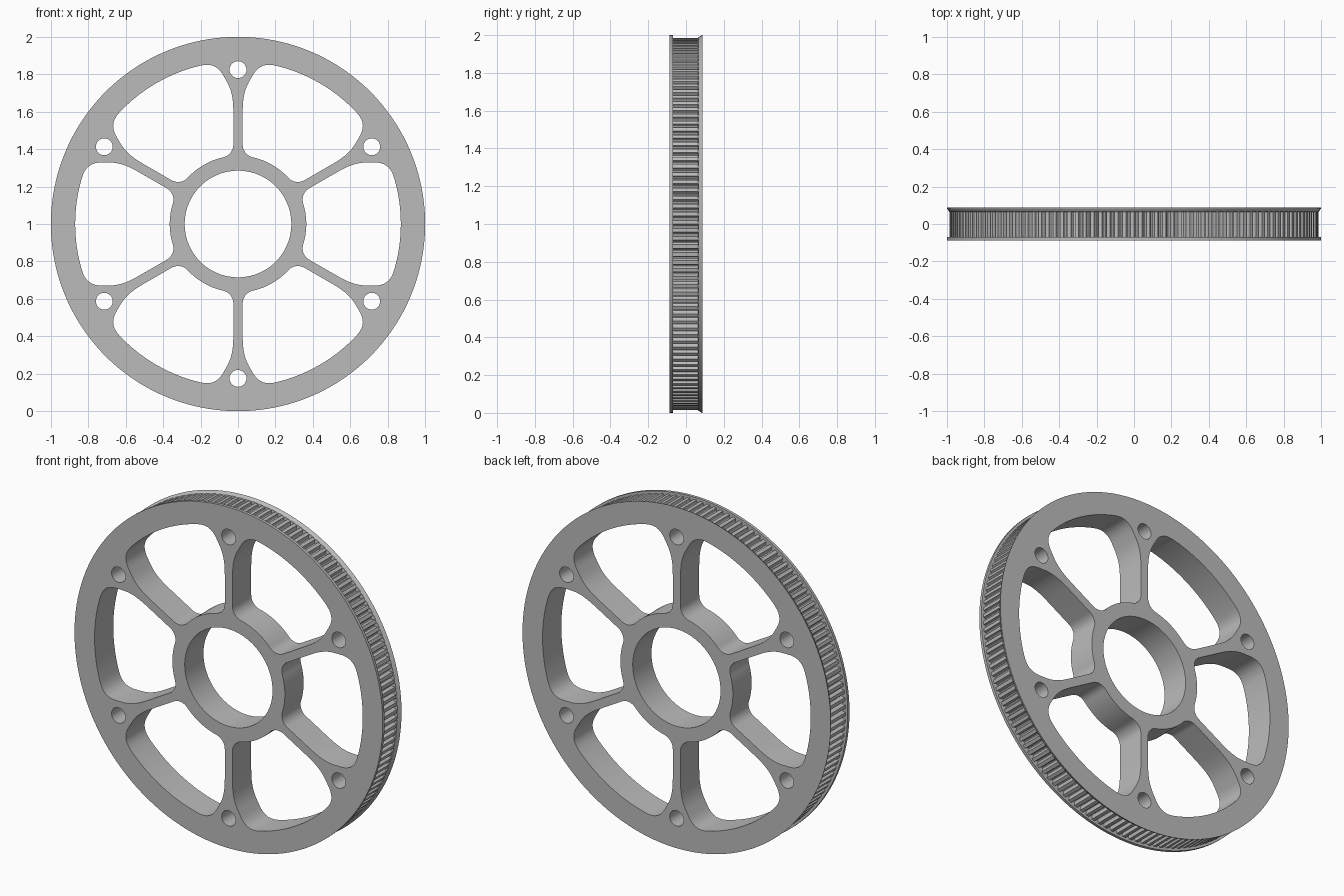
import bpy, bmesh
from math import sin, cos, pi, atan2, hypot, radians, sqrt
from mathutils import Vector
from mathutils.geometry import interpolate_bezier

cube = bpy.data.objects.get("Cube")
if cube:
    bpy.data.objects.remove(cube)

SPOKES, TEETH = 6, 144
HALF = 0.087                  # half thickness of the wheel
BORE, HUB, RIM = 0.285, 0.365, 0.87
BOLT_CIRCLE, BOLT = 0.825, 0.045
WEB, FILLET = 0.025, 0.07     # spoke half width, fillet at the hub
STEP = 2 * pi / SPOKES


def circle(radius, count, cx=0, cz=0):
    return [(cx + radius * cos(2 * pi * i / count), cz + radius * sin(2 * pi * i / count))
            for i in range(count)]


def toothed(land, root):
    """Outline of the belt teeth: flat lands and rounded grooves."""
    shape = [(0, land), (0.45, land), (0.52, root + 0.006),
             (0.64, root), (0.81, root), (0.93, root + 0.006)]
    return [(r * cos(2 * pi * (i + t) / TEETH), r * sin(2 * pi * (i + t) / TEETH))
            for i in range(TEETH) for t, r in shape]


def half_window():
    """Half a window as (along spoke, across spoke), from hub to rim."""
    u = WEB + FILLET
    s = sqrt((HUB + FILLET) ** 2 - u * u)
    a = atan2(u, s)
    pts = [(HUB * cos(t), HUB * sin(t))
           for t in (STEP / 2 + (a - STEP / 2) * i / 8 for i in range(8))]
    for i in range(11):
        t = a - pi + (pi / 2 - a) * i / 10
        pts.append((s + FILLET * cos(t), u + FILLET * sin(t)))
    # flare round the bolt hole, then the corner at the rim
    e = radians(13.5)
    end = (RIM * cos(e), RIM * sin(e))
    handle = (end[0] + 0.07 * sin(e), end[1] - 0.07 * cos(e))
    for ctrl in ([(0.6, WEB), (0.72, WEB), (0.75, 0.055), (0.8, 0.082)],
                 [(0.8, 0.082), (0.835, 0.105), handle, end]):
        curve = interpolate_bezier(*[Vector((p[0], p[1], 0)) for p in ctrl], 12)
        pts += [(p.x, p.y) for p in curve[:-1]]
    pts += [(RIM * cos(t), RIM * sin(t))
            for t in (e + (STEP / 2 - e) * i / 8 for i in range(9))]
    return [(atan2(v, w), hypot(w, v)) for w, v in pts]


def window(start):
    half = half_window()
    polar = half + [(STEP - a, r) for a, r in half[-2:0:-1]]
    return [(r * cos(start + a), r * sin(start + a)) for a, r in polar]


bm = bmesh.new()


def loop(points, y):
    return [bm.verts.new((x, y, z + 1)) for x, z in points]


def bridge(a, b):
    for i in range(len(a)):
        j = (i + 1) % len(a)
        bm.faces.new((a[i], a[j], b[j], b[i]))


# Rim section: flat front flange, belt teeth, flared rear flange
count = TEETH * 6
teeth = toothed(0.986, 0.964)
section = [(circle(1, count), -HALF), (circle(1, count), -0.07),
           (teeth, -0.07), (teeth, 0.064),
           (circle(0.988, count), 0.066), (circle(1, count), HALF - 0.003),
           (circle(1, count), HALF)]
rings = [loop(p, y) for p, y in section]
for a, b in zip(rings, rings[1:]):
    bridge(a, b)

# Bore, windows and bolt holes run straight through
openings = [circle(BORE, 96)]
for k in range(SPOKES):
    angle = pi / 2 + k * STEP
    openings.append(window(angle))
    openings.append(circle(BOLT, 32, BOLT_CIRCLE * cos(angle), BOLT_CIRCLE * sin(angle)))
fronts, backs = [rings[0]], [rings[-1]]
for outline in openings:
    front, back = loop(outline, -HALF), loop(outline, HALF)
    bridge(front, back)
    fronts.append(front)
    backs.append(back)

# Front and back faces between the outlines
for loops, side in ((fronts, -1), (backs, 1)):
    edges = [bm.edges.get((l[i - 1], l[i])) for l in loops for i in range(len(l))]
    bmesh.ops.triangle_fill(bm, edges=edges, use_beauty=True, normal=(0, side, 0))
bmesh.ops.recalc_face_normals(bm, faces=bm.faces)

mesh = bpy.data.meshes.new("belt_wheel")
bm.to_mesh(mesh)
bm.free()
wheel = bpy.data.objects.new("belt_wheel", mesh)
bpy.context.collection.objects.link(wheel)

# Plain grey finish
grey = bpy.data.materials.new("plain_grey")
grey.use_nodes = True
colour = (0.5, 0.5, 0.5, 1)
grey.diffuse_color = colour
grey.node_tree.nodes["Principled BSDF"].inputs["Base Color"].default_value = colour
mesh.materials.append(grey)

bpy.ops.object.select_all(action="DESELECT")
wheel.select_set(True)
bpy.context.view_layer.objects.active = wheel
bpy.ops.object.shade_smooth_by_angle(angle=radians(25))
